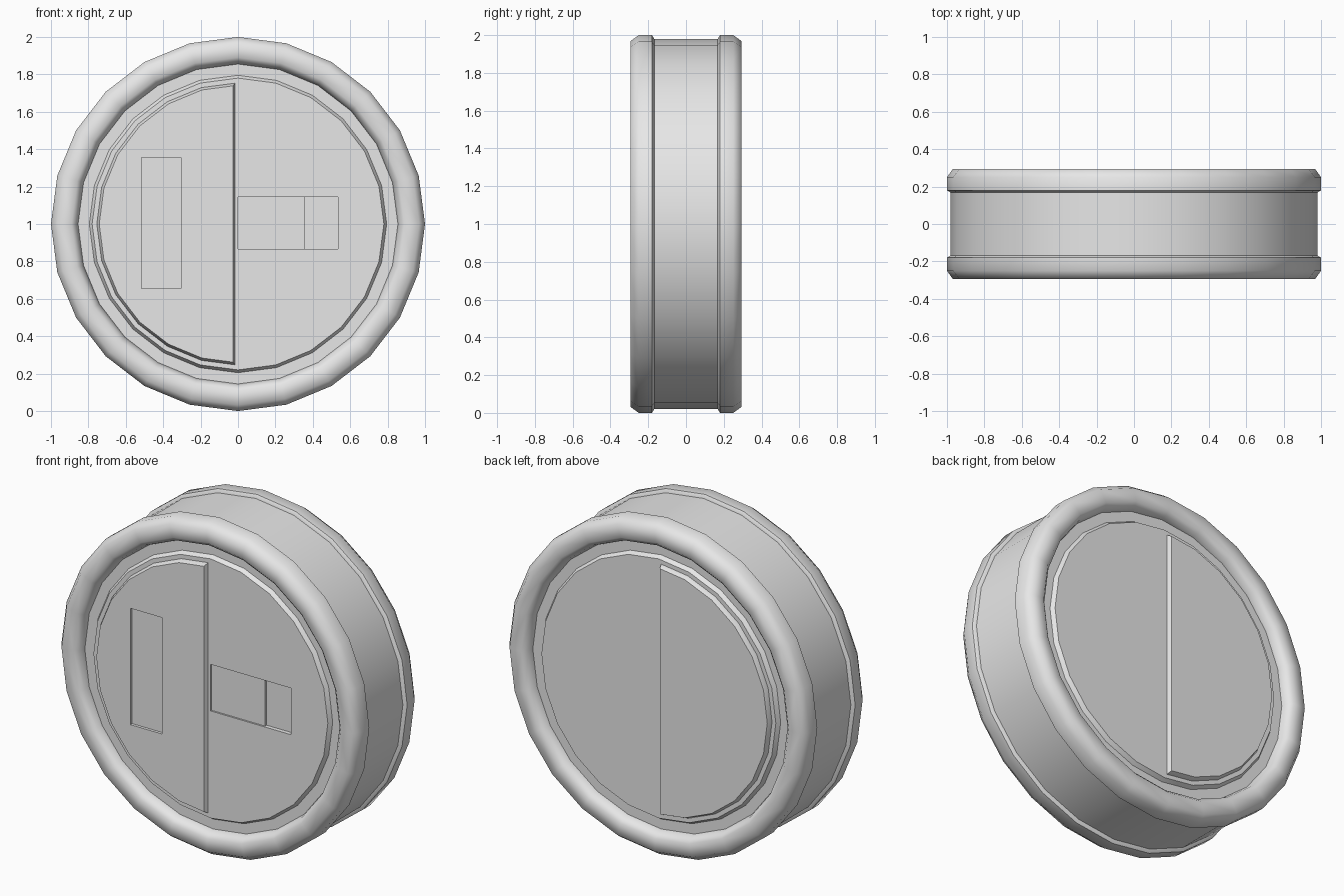
import bpy, bmesh
from math import sin, cos, pi, radians
from mathutils import Vector

if "Cube" in bpy.data.objects:
    bpy.data.objects.remove(bpy.data.objects["Cube"], do_unlink=True)

SIDES = 24
CENTRE = Vector((0, 0, 1))

grey = bpy.data.materials.new("plain_grey")
grey.use_nodes = True
grey.diffuse_color = (0.8, 0.8, 0.8, 1)
grey.node_tree.nodes["Principled BSDF"].inputs["Base Color"].default_value = (0.8, 0.8, 0.8, 1)


def lathe(profile, side=1, closed=False):
    """Turn (radius, y) points about the y axis; open profiles get flat caps."""
    bm = bmesh.new()
    rings = []
    for r, y in profile:
        rings.append([bm.verts.new((r * cos(2 * pi * i / SIDES), y * side,
                                    r * sin(2 * pi * i / SIDES))) for i in range(SIDES)])
    pairs = list(zip(rings, rings[1:]))
    if closed:
        pairs.append((rings[-1], rings[0]))
    else:
        bm.faces.new(rings[0])
        bm.faces.new(rings[-1])
    for a, b in pairs:
        for i in range(SIDES):
            j = (i + 1) % SIDES
            bm.faces.new((a[i], a[j], b[j], b[i]))
    return bm


def finish(name, bm):
    bmesh.ops.recalc_face_normals(bm, faces=bm.faces[:])
    mesh = bpy.data.meshes.new(name)
    bm.to_mesh(mesh)
    bm.free()
    mesh.materials.append(grey)
    ob = bpy.data.objects.new(name, mesh)
    ob.location = CENTRE
    bpy.context.collection.objects.link(ob)
    return ob


def select(ob):
    bpy.ops.object.select_all(action='DESELECT')
    ob.select_set(True)
    bpy.context.view_layer.objects.active = ob


def smooth(ob, degrees):
    select(ob)
    bpy.ops.object.shade_smooth_by_angle(angle=radians(degrees))


def recess(ob, side, x0, x1, z0, z1, floor):
    """Cut a rectangular pocket down to the given depth."""
    bm = bmesh.new()
    bmesh.ops.create_cube(bm, size=1)
    for v in bm.verts:
        v.co = (x1 if v.co.x > 0 else x0,
                side * (floor if v.co.y > 0 else -0.4),
                (z1 if v.co.z > 0 else z0) - CENTRE.z)
    cutter = finish("pocket_cutter", bm)
    cutter.hide_render = True
    select(ob)
    mod = ob.modifiers.new("pocket", 'BOOLEAN')
    mod.operation = 'DIFFERENCE'
    mod.object = cutter
    bpy.ops.object.modifier_apply(modifier=mod.name)
    bpy.data.objects.remove(cutter, do_unlink=True)


# Drum between the two rims
drum = lathe([(0.88, -0.235), (0.88, -0.17), (0.98, -0.17),
              (0.98, 0.17), (0.88, 0.17), (0.88, 0.235)])
smooth(finish("drum", drum), 30)

RIM = [(0.87, -0.17), (0.98, -0.168), (1.0, -0.18), (1.0, -0.25), (0.968, -0.295),
       (0.89, -0.295), (0.865, -0.27), (0.855, -0.235), (0.855, -0.21)]

for label, side in (("front", 1), ("back", -1)):
    # Rounded rim
    smooth(finish(label + "_rim", lathe(RIM, side, closed=True)), 58)

    # Raised disc with a stepped pocket
    disc = finish(label + "_disc", lathe([(0.795, -0.2), (0.795, -0.235), (0.78, -0.26)], side))
    recess(disc, side, 0.0, 0.535, 0.865, 1.145, -0.25)
    recess(disc, side, 0.355, 0.535, 0.865, 1.145, -0.23)
    smooth(disc, 30)

    # Raised half plate with a tall pocket
    bm = lathe([(0.755, -0.25), (0.755, -0.26), (0.742, -0.287)], side)
    cut = bmesh.ops.bisect_plane(bm, geom=bm.verts[:] + bm.edges[:] + bm.faces[:],
                                 plane_co=(-0.016, -0.26 * side, 0),
                                 plane_no=(0.027, -0.011 * side, 0), clear_outer=True)
    bmesh.ops.holes_fill(bm, edges=[e for e in bm.edges if e.is_boundary])
    plate = finish(label + "_half_plate", bm)
    recess(plate, side, -0.515, -0.305, 0.655, 1.355, -0.27)
    smooth(plate, 30)
